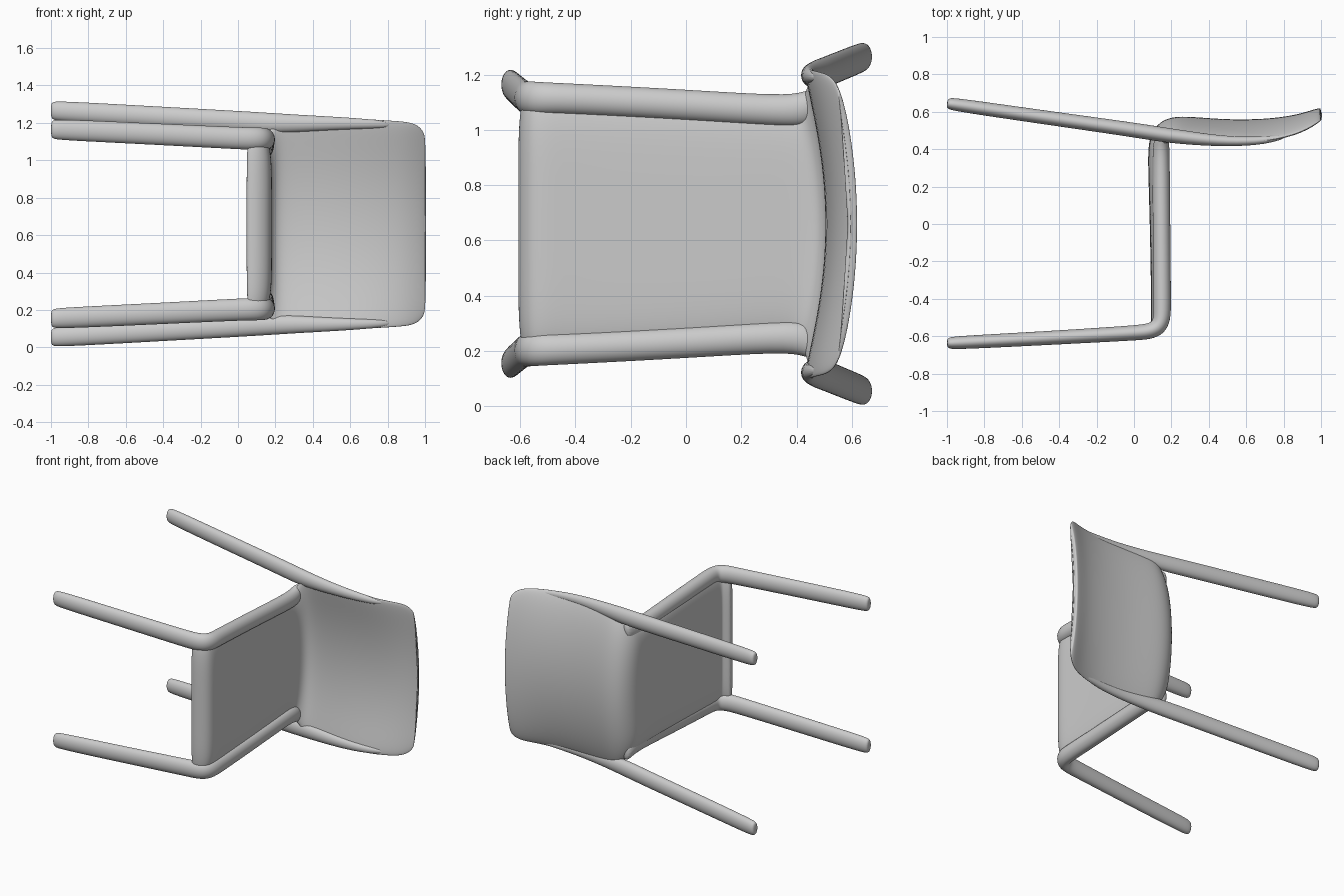
import bpy, bmesh, math
from mathutils import Vector

if "Cube" in bpy.data.objects:
    bpy.data.objects.remove(bpy.data.objects["Cube"], do_unlink=True)

MID = 0.66  # height of the chair's plane of symmetry (it lies on its side)

grey = bpy.data.materials.new("light_grey")
grey.use_nodes = True
COL = (0.6, 0.6, 0.6, 1)
grey.diffuse_color = COL
grey.node_tree.nodes["Principled BSDF"].inputs["Base Color"].default_value = COL


def loft(name, rings):
    """Skin closed rings of points into a capped, smoothed solid."""
    bm = bmesh.new()
    rows = [[bm.verts.new(p) for p in ring] for ring in rings]
    n = len(rows[0])
    for a, b in zip(rows, rows[1:]):
        for i in range(n):
            j = (i + 1) % n
            bm.faces.new((a[i], a[j], b[j], b[i]))
    for row in (rows[0], rows[-1]):
        bm.faces.new(row)
    bmesh.ops.recalc_face_normals(bm, faces=bm.faces)
    for f in bm.faces:
        f.smooth = True
    mesh = bpy.data.meshes.new(name)
    bm.to_mesh(mesh)
    bm.free()
    mesh.materials.append(grey)
    ob = bpy.data.objects.new(name, mesh)
    bpy.context.collection.objects.link(ob)
    sub = ob.modifiers.new("smooth", 'SUBSURF')
    sub.levels = sub.render_levels = 2
    return ob


def normals(path):
    """Normal of the path in the xy plane at each station."""
    out = []
    for i in range(len(path)):
        a, b = path[max(i - 1, 0)], path[min(i + 1, len(path) - 1)]
        t = Vector((b[0] - a[0], b[1] - a[1])).normalized()
        out.append((-t.y, t.x))
    return out


def tube(name, path, side):
    """Oval tube; stations are x, y, offset from middle, radius, z radius."""
    rings = []
    for (x, y, w, r, rz), (nx, ny) in zip(path, normals(path)):
        ring = []
        for k in range(16):
            a = k * math.tau / 16
            c, s = math.cos(a) * r * 1.02, math.sin(a) * rz * 1.02
            ring.append((x + nx * c, y + ny * c, MID + side * (w + s)))
        rings.append(ring)
    return loft(name, rings)


def shell(name, path, n=18):
    """Wide plate; stations are x, y, half width, half thickness, bow."""
    us = [math.sin(math.pi * (k / n - 0.5)) for k in range(n + 1)]
    outline = [(u, 1) for u in us] + [(u, -1) for u in us[-2:0:-1]]
    rings = []
    for (x, y, w, t, bow), (nx, ny) in zip(path, normals(path)):
        ring = []
        for u, s in outline:
            d = s * t * math.sqrt(max(0, 1 - abs(u) ** 6))
            ring.append((x + nx * d, y + ny * d - bow * u * u, MID + u * w))
        rings.append(ring)
    return loft(name, rings)


# Seat panel turning up into the bowed backrest
shell("seat_and_backrest", [
    (0.045, -0.580, 0.44, 0.015, 0), (0.060, -0.580, 0.46, 0.028, 0),
    (0.100, -0.575, 0.46, 0.035, 0), (0.132, -0.550, 0.46, 0.045, 0),
    (0.137, -0.500, 0.46, 0.047, 0), (0.135, -0.400, 0.46, 0.043, 0),
    (0.130, 0.000, 0.44, 0.045, 0), (0.125, 0.250, 0.425, 0.048, 0),
    (0.122, 0.400, 0.42, 0.048, 0.02), (0.132, 0.470, 0.44, 0.045, 0.05),
    (0.165, 0.520, 0.50, 0.040, 0.075), (0.220, 0.543, 0.56, 0.033, 0.085),
    (0.300, 0.545, 0.578, 0.030, 0.095), (0.500, 0.530, 0.573, 0.028, 0.095),
    (0.700, 0.535, 0.562, 0.026, 0.095), (0.850, 0.555, 0.553, 0.025, 0.08),
    (0.930, 0.580, 0.545, 0.022, 0.07), (0.975, 0.598, 0.520, 0.018, 0.06),
    (0.995, 0.607, 0.485, 0.014, 0.055), (1.003, 0.610, 0.450, 0.010, 0.05),
])

# Front legs bend into the raised rims along the seat sides
front_leg = [
    (-1.0, -0.637, 0.505, 0.018, 0.035), (-0.99, -0.637, 0.505, 0.030, 0.050),
    (-0.95, -0.635, 0.504, 0.036, 0.056), (-0.5, -0.612, 0.483, 0.037, 0.057),
    (0.0, -0.583, 0.458, 0.040, 0.059), (0.08, -0.575, 0.456, 0.043, 0.060),
    (0.128, -0.555, 0.455, 0.047, 0.060), (0.150, -0.510, 0.454, 0.048, 0.058),
    (0.150, -0.420, 0.452, 0.048, 0.056), (0.147, 0.0, 0.430, 0.047, 0.056),
    (0.145, 0.350, 0.407, 0.046, 0.056), (0.145, 0.430, 0.415, 0.044, 0.062),
    (0.150, 0.480, 0.440, 0.030, 0.060),
]

# Back legs run up and fade into the backrest edges
back_leg = [
    (-1.0, 0.645, 0.605, 0.018, 0.035), (-0.99, 0.644, 0.605, 0.030, 0.048),
    (-0.95, 0.638, 0.603, 0.036, 0.054), (-0.5, 0.573, 0.577, 0.037, 0.055),
    (0.0, 0.503, 0.548, 0.039, 0.056), (0.15, 0.478, 0.539, 0.040, 0.056),
    (0.3, 0.459, 0.537, 0.036, 0.048), (0.5, 0.440, 0.538, 0.027, 0.036),
    (0.7, 0.445, 0.535, 0.022, 0.026), (0.82, 0.472, 0.530, 0.010, 0.015),
]

for side, label in ((1, "upper"), (-1, "lower")):
    tube(f"front_leg_{label}", front_leg, side)
    tube(f"back_leg_{label}", back_leg, side)
